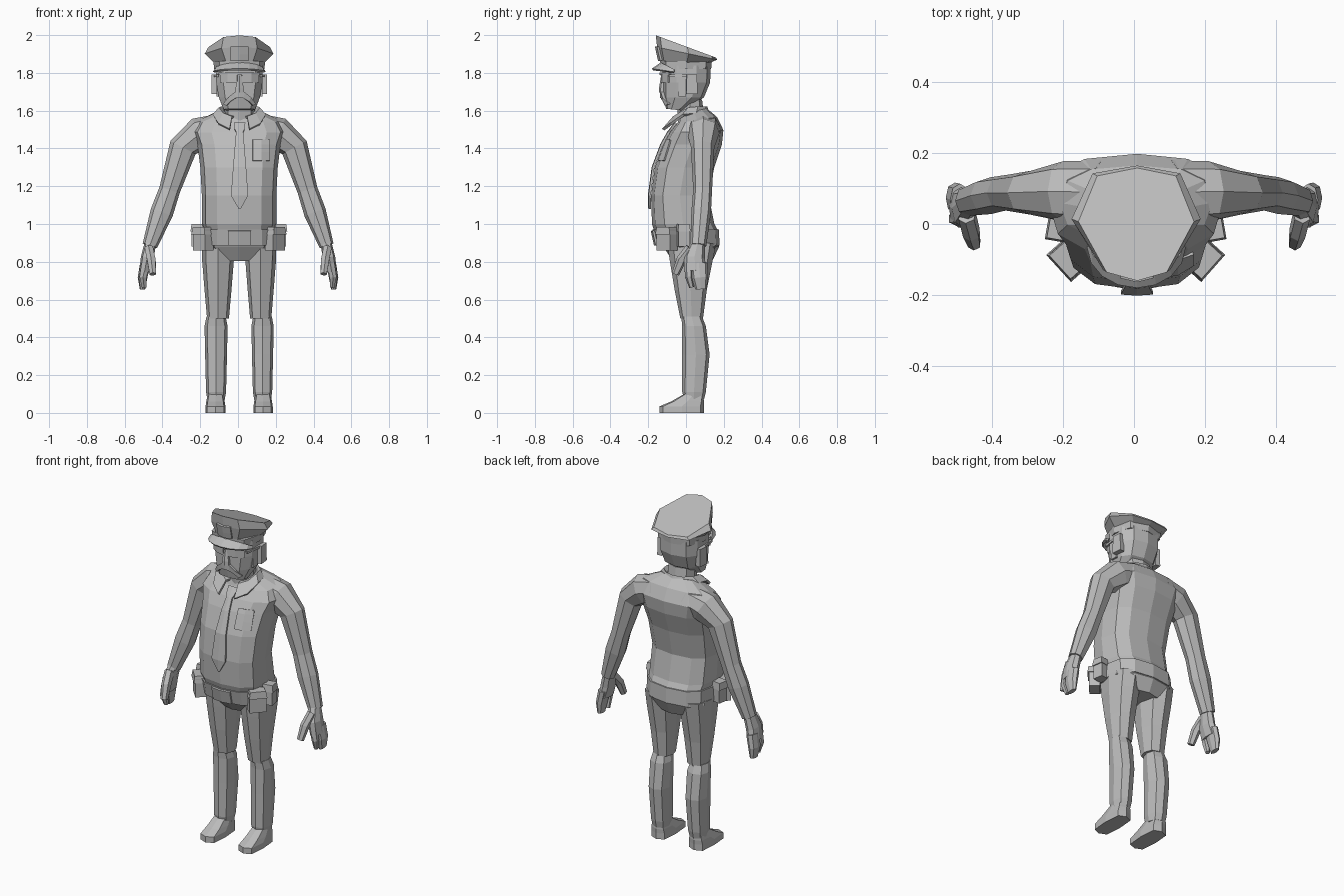
import bpy
import bmesh
from math import sin, cos, pi, radians
from mathutils import Vector, Matrix
from mathutils.bvhtree import BVHTree

default = bpy.data.objects.get("Cube")
if default:
    bpy.data.objects.remove(default, do_unlink=True)

grey = bpy.data.materials.new("plain_grey")
grey.use_nodes = True
grey.diffuse_color = (.5, .5, .5, 1)
grey.node_tree.nodes["Principled BSDF"].inputs["Base Color"].default_value = (.5, .5, .5, 1)


def lean(x):
    """The body stands slightly left of the middle between the hands."""
    return x + .009 * max(0, 1 - abs(x) / .53)


def make(name, verts, faces, pair=False, thick=0):
    """Build a flat shaded mesh; a pair is made on both sides of the body."""
    sides = (("left_", 1), ("right_", -1)) if pair else (("", 1),)
    for prefix, side in sides:
        bm = bmesh.new()
        points = [bm.verts.new((lean(v[0] * side), v[1], v[2])) for v in verts]
        for face in faces:
            bm.faces.new([points[i] for i in face])
        bmesh.ops.recalc_face_normals(bm, faces=bm.faces)
        tree = BVHTree.FromBMesh(bm)
        mesh = bpy.data.meshes.new(prefix + name)
        bm.to_mesh(mesh)
        bm.free()
        mesh.materials.append(grey)
        obj = bpy.data.objects.new(prefix + name, mesh)
        bpy.context.collection.objects.link(obj)
        if thick:
            solid = obj.modifiers.new("thickness", "SOLIDIFY")
            solid.thickness = thick
            solid.offset = 0
    return tree


def outline(n, power):
    """Rounded polygon of unit size, starting at the front."""
    def soft(value):
        return abs(value) ** power * (1 if value > 0 else -1)
    angles = [2 * pi * i / n - pi / 2 for i in range(n)]
    return [(soft(cos(a)), soft(sin(a))) for a in angles]


def skin(name, rings, pair=False):
    """Closed shell through rings of points."""
    n = len(rings[0])
    verts = [v for ring in rings for v in ring]
    faces = [(r * n + i, r * n + (i + 1) % n, (r + 1) * n + (i + 1) % n, (r + 1) * n + i)
             for r in range(len(rings) - 1) for i in range(n)]
    faces += [tuple(range(n)), tuple(range(len(verts) - n, len(verts)))]
    return make(name, verts, faces, pair)


def stack(name, sections, shape=outline(8, .8), x=0, pair=False):
    """Level rings given as height, front, back, half width, slope."""
    rings = []
    for z, front, back, half, slope in sections:
        mid, deep = (front + back) / 2, (back - front) / 2
        rings.append([(x + half * a, mid + deep * b, z + slope * deep * b) for a, b in shape])
    return skin(name, rings, pair)


def tube(name, sections, n=8, power=.9):
    """Limb along a path given as x, y, z, half thickness, half depth."""
    path = [Vector(s[:3]) for s in sections]
    rings = []
    for i, (point, s) in enumerate(zip(path, sections)):
        along = path[min(i + 1, len(path) - 1)] - path[max(i - 1, 0)]
        across = along.cross(Vector((0, 1, 0))).normalized()
        deep = across.cross(along).normalized()
        rings.append([point + across * s[3] * a + deep * s[4] * b
                      for a, b in outline(n, power)])
    skin(name, rings, True)


def sheet(name, rows, thick):
    """Thin panel through rows of points."""
    n = len(rows[0])
    verts = [p for row in rows for p in row]
    faces = [(r * n + i, r * n + i + 1, (r + 1) * n + i + 1, (r + 1) * n + i)
             for r in range(len(rows) - 1) for i in range(n - 1)]
    make(name, verts, faces, thick=thick)


def box(name, centre, size, turn=0, taper=1):
    """Turned box on both sides, narrowed toward its top."""
    spin = Matrix.Rotation(radians(turn), 3, "Z")
    rings = []
    for level, scale in ((-.5, 1), (.5, taper)):
        corners = ((-.5, -.5), (.5, -.5), (.5, .5), (-.5, .5))
        rings.append([Vector(centre) + spin @ Vector(
            (size[0] * a * scale, size[1] * b * scale, size[2] * level)) for a, b in corners])
    skin(name, rings, True)


def on(tree, x, z, gap):
    """Point just in front of a surface."""
    hit = tree.ray_cast(Vector((lean(x), -1, z)), Vector((0, 1, 0)))[0]
    return (x, (hit.y if hit else -.1) - gap, z)


def patch(name, tree, xs, zs, gap, thick):
    sheet(name, [[on(tree, x, z, gap) for x in xs] for z in zs], thick)


# Shirt and trousers
shirt = stack("shirt", [
    (.968, -.17, .168, .19, 0), (1, -.18, .15, .197, 0),
    (1.15, -.185, .12, .197, 0), (1.3, -.165, .15, .205, 0),
    (1.42, -.12, .19, .22, 0), (1.49, -.085, .198, .245, .05),
    (1.55, -.045, .165, .215, .15), (1.595, -.03, .11, .11, .25)], outline(12, .75))
stack("trouser_seat", [
    (.97, -.15, .155, .185, 0), (.88, -.12, .175, .196, 0),
    (.805, -.07, .14, .1, 0)], outline(10, .75))
stack("trouser_leg", [
    (.9, -.1, .16, .085, 0), (.8, -.085, .14, .082, 0),
    (.65, -.06, .11, .07, 0), (.5, -.03, .09, .057, 0)],
    x=.113, pair=True)
stack("trouser_shin", [
    (.51, -.025, .085, .05, 0), (.46, -.02, .105, .06, 0),
    (.31, -.02, .125, .057, 0), (.11, -.02, .105, .052, 0), (.07, -.01, .095, .045, 0)],
    x=.123, pair=True)
stack("shoe", [
    (0, -.14, .095, .052, 0), (.035, -.14, .095, .052, 0),
    (.06, -.08, .095, .048, 0), (.1, -.01, .09, .04, 0)],
    outline(8, .5), x=.126, pair=True)

# Arms and hands
tube("sleeve", [
    (.1, .09, 1.515, .07, .09), (.205, .092, 1.48, .088, .085), (.295, .088, 1.405, .074, .062),
    (.365, .088, 1.18, .055, .05), (.406, .08, 1.06, .06, .052), (.468, .065, .885, .039, .042)])
tube("palm", [
    (.462, .065, .91, .03, .035), (.482, .045, .82, .033, .055), (.495, .05, .75, .028, .06)])
tube("fingers", [
    (.492, .068, .79, .027, .046), (.506, .074, .715, .025, .043), (.506, .08, .655, .014, .03)])
tube("index_finger", [
    (.49, .015, .79, .024, .022), (.503, .015, .72, .021, .02), (.498, .03, .665, .013, .013)], 6)
tube("thumb", [
    (.472, .025, .87, .025, .03), (.46, -.025, .81, .025, .027), (.452, -.056, .735, .019, .02)], 6)

# Head, ears and nose
stack("neck", [(1.54, -.04, .1, .08, 0), (1.66, -.05, .085, .08, 0)])
head = stack("head", [
    (1.605, -.105, -.01, .086, -.1), (1.67, -.122, .095, .113, 0),
    (1.75, -.124, .128, .127, 0), (1.84, -.125, .13, .128, 0)], outline(10, .75))
box("ear", (.13, .03, 1.74), (.03, .06, .105), 6, .9)
box("sideburn", (.112, -.02, 1.73), (.02, .04, .11))
stack("nose", [(1.695, -.143, -.1, .026, 0), (1.72, -.143, -.1, .024, 0),
               (1.785, -.132, -.1, .012, 0)], outline(6, .8))

# Sunglasses
for side in (-1, 1):
    xs = [side * x for x in (.012, .06, .1)]
    patch(("left" if side > 0 else "right") + "_lens", head, xs, (1.75, 1.795), .006, .012)
patch("glasses_brow_bar", head, (-.105, -.06, 0, .06, .105), (1.79, 1.802), .007, .016)
box("glasses_temple", (.122, -.04, 1.785), (.012, .1, .014), -8)

# Moustache
xs = (-.083, -.058, -.025, 0, .025, .058, .083)
upper = [on(head, x, 1.705 - abs(x) ** 2 * 10, .007) for x in xs]
lower = [on(head, x * .8, 1.67 - abs(x) ** 2 * 6, .007) for x in xs]
sheet("moustache", [upper, lower], .018)

# Cap, its crown narrow at the front
right = [(.52, -.85), (1, .05), (.68, .86)]
crown_shape = [(0, -1)] + right + [(0, 1)] + [(-a, b) for a, b in reversed(right)]
crown = stack("cap_crown", [
    (1.855, -.135, .13, .134, 0), (1.903, -.153, .165, .182, -.21),
    (1.94, -.16, .158, .163, -.37)], crown_shape)
stack("cap_band", [(1.82, -.132, .133, .133, 0), (1.862, -.137, .137, .137, 0)], outline(8, .72))
arc = [pi * i / 8 for i in range(9)]
sheet("cap_visor", [
    [(-.128 * cos(a), -.06 - .07 * sin(a), 1.815 + .035 * sin(a)) for a in arc],
    [(-.134 * cos(a), -.065 - .112 * sin(a), 1.803 + .015 * sin(a)) for a in arc]], .012)
patch("cap_badge", crown, (-.045, 0, .045), (1.865, 1.9, 1.94), .004, .014)

# Collar, tie and chest pocket
turns = [radians(22 + 316 * i / 10) for i in range(11)]


def collar_row(wide, deep, mid, height, slope):
    """Open ring whose front half dips."""
    return [(wide * sin(a), mid - deep * cos(a), height - slope * deep * max(cos(a), 0))
            for a in turns]


sheet("collar", [collar_row(.088, .078, .035, 1.6, .5),
                 collar_row(.108, .092, .02, 1.615, .6),
                 collar_row(.138, .125, -.005, 1.583, .72)], .014)
rows = []
for z, half in ((1.535, .03), (1.5, .026), (1.485, .018), (1.42, .024), (1.3, .034),
                (1.15, .045), (1.08, .004)):
    y = on(shirt, 0, z, .008)[1]
    rows.append([(-half, y, z), (0, y - .003, z), (half, y, z)])
sheet("tie", rows, .012)
patch("chest_pocket", shirt, (.07, .115, .16), (1.335, 1.38, 1.42, 1.445), .003, .012)

# Belt, buckle and pouches
belt = stack("belt", [(.885, -.158, .178, .2, 0), (.97, -.177, .174, .2, 0)], outline(12, .75))
patch("belt_buckle", belt, (-.06, 0, .06), (.888, .965), .004, .014)
box("front_pouch", (.19, -.1, .915), (.095, .06, .11), 48)
box("front_pouch_flap", (.192, -.102, .965), (.103, .07, .04), 48, .85)
box("side_pouch", (.215, -.015, .93), (.06, .06, .1), 10)
box("side_pouch_flap", (.217, -.015, .98), (.068, .068, .04), 10, .85)
